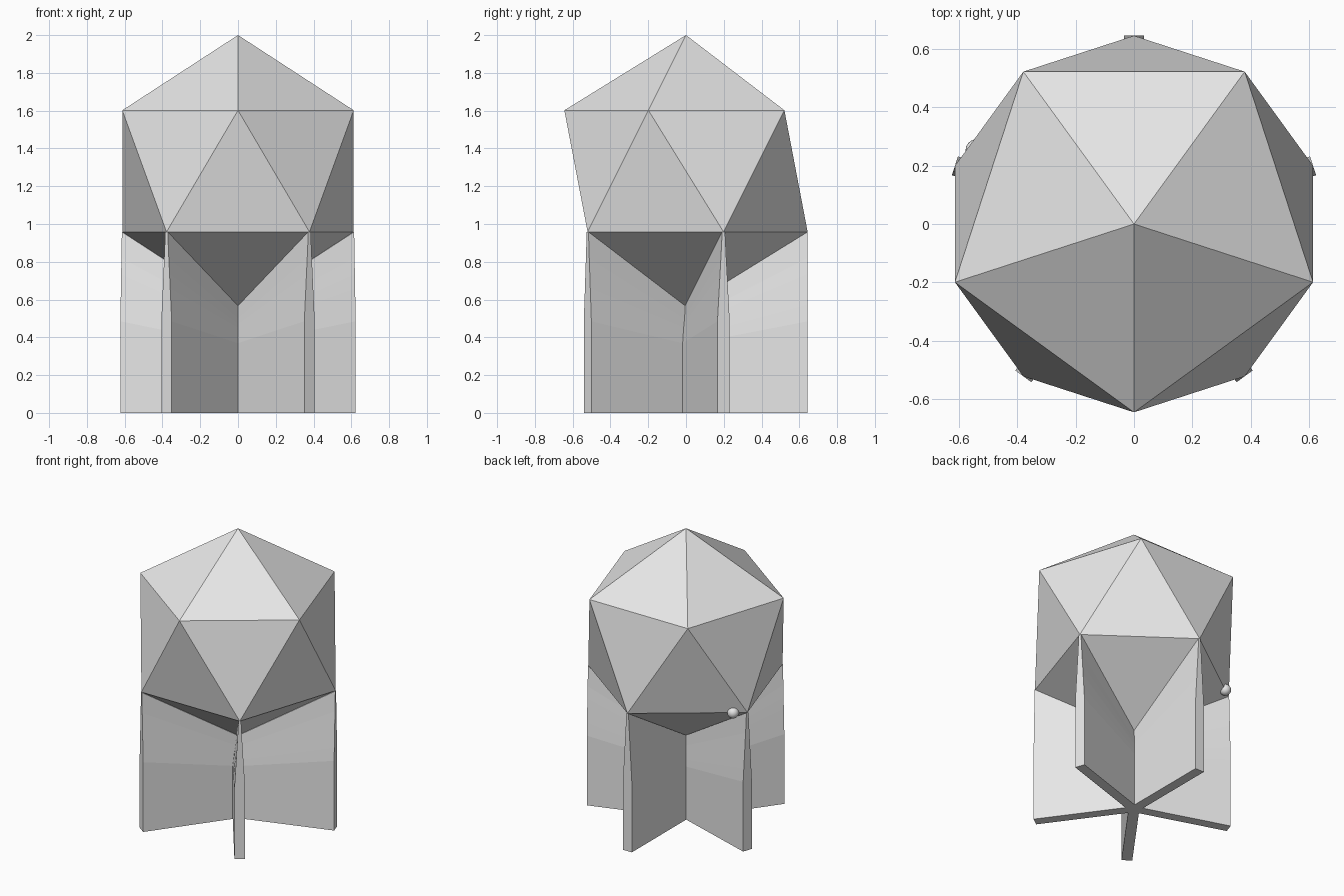
import bpy, bmesh
from math import sin, cos, radians, sqrt
from mathutils import Matrix, Vector

cube = bpy.data.objects.get("Cube")
if cube:
    bpy.data.objects.remove(cube, do_unlink=True)

# Single light grey material
grey = bpy.data.materials.new("light_grey")
grey.use_nodes = True
colour = (0.8, 0.8, 0.8, 1)
grey.diffuse_color = colour
grey.node_tree.nodes["Principled BSDF"].inputs["Base Color"].default_value = colour


def add_object(name, bm, smooth=False):
    bmesh.ops.recalc_face_normals(bm, faces=bm.faces)
    mesh = bpy.data.meshes.new(name)
    bm.to_mesh(mesh)
    bm.free()
    mesh.materials.append(grey)
    for face in mesh.polygons:
        face.use_smooth = smooth
    obj = bpy.data.objects.new(name, mesh)
    bpy.context.collection.objects.link(obj)
    return obj


R = 0.72                      # circumradius of the head
CENTRE = 2 - R
RING = 2 * R / sqrt(5)        # radius of the vertex rings
RISE = R / sqrt(5)
LOW = CENTRE - RISE


def ring_point(angle, z):
    return Vector((RING * cos(radians(angle)), RING * sin(radians(angle)), z))


# Icosahedral head: two poles and two staggered rings of five
bm = bmesh.new()
points = [Vector((0, 0, 2)), Vector((0, 0, CENTRE - R))]
for i in range(5):
    points.append(ring_point(270 + 72 * i, CENTRE + RISE))
    points.append(ring_point(90 + 72 * i, LOW))
for p in points:
    bm.verts.new(p)
bmesh.ops.convex_hull(bm, input=bm.verts)
add_object("faceted_head", bm)

# Fin levels: outer height, inner height, half thickness
LEVELS = [(LOW, CENTRE - R, 0.008), (0.82, 0.49, 0.015), (0.735, 0.46, 0.02),
          (0.66, 0.44, 0.024), (0.575, 0.40, 0.029), (0.485, 0.36, 0.034),
          (0, 0, 0.034)]


def make_fin(name, angle):
    bm = bmesh.new()
    loops = []
    for outer, inner, half in LEVELS:
        corners = [(0, -half, inner), (RING, -half, outer),
                   (RING, half, outer), (0, half, inner)]
        loops.append([bm.verts.new(c) for c in corners])
    for a, b in zip(loops, loops[1:]):
        for i in range(4):
            j = (i + 1) % 4
            bm.faces.new((a[i], a[j], b[j], b[i]))
    bm.faces.new(loops[0])
    bm.faces.new(loops[-1])
    bm.transform(Matrix.Rotation(radians(angle), 4, "Z"))
    add_object(name, bm)


# Five radial fins below the lower corners of the head
for i in range(5):
    make_fin(f"support_fin_{i + 1}", 90 + 72 * i)

# Small ball on one lower edge
bm = bmesh.new()
spot = ring_point(162, LOW).lerp(ring_point(90, LOW), 0.12)
bmesh.ops.create_uvsphere(bm, u_segments=24, v_segments=12, radius=0.037,
                          matrix=Matrix.Translation(spot))
add_object("small_ball", bm, smooth=True)
